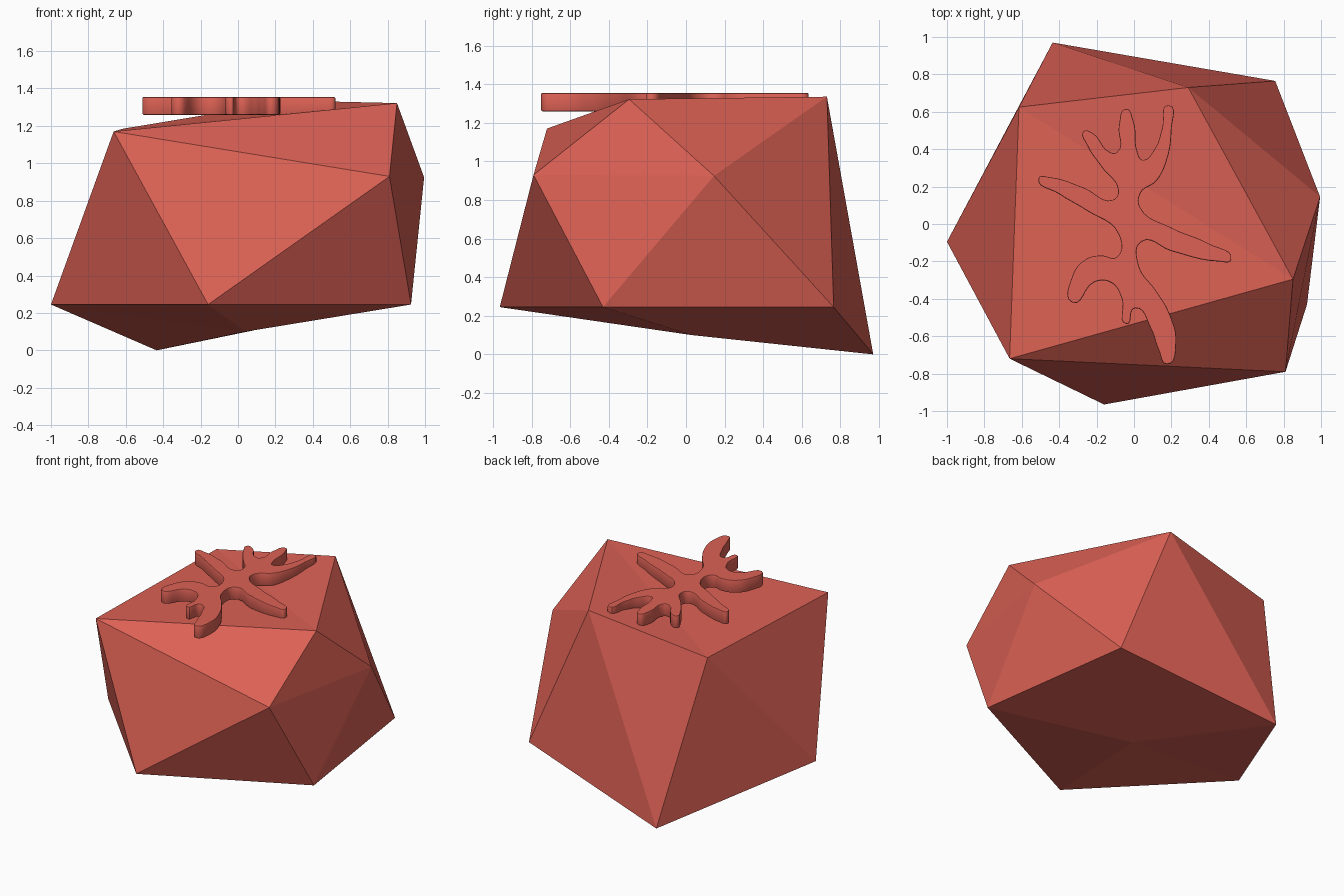
import bpy
import math

red = bpy.data.materials.new("red")
red.diffuse_color = (0.72, 0.12, 0.09, 1)

# Faceted body: a distorted icosahedron made of two rings and two poles
upper = [(0.81, -0.79, 0.93), (0.995, 0.145, 0.925), (0.29, 0.73, 1.335),
         (-0.615, 0.625, 1.185), (-0.665, -0.72, 1.17)]
lower = [(-0.16, -0.965, 0.245), (0.925, -0.43, 0.245), (0.755, 0.765, 0.245),
         (-0.435, 0.97, 0.0), (-1.0, -0.095, 0.245)]
top, bottom = (0.85, -0.295, 1.322), (0.04, 0.03, 0.10)
faces = []
for i in range(5):
    j = (i + 1) % 5
    faces += [(10, i, j), (i, 5 + i, 5 + j), (i, 5 + j, j), (11, 5 + j, 5 + i)]
mesh = bpy.data.meshes.new("faceted_body")
mesh.from_pydata(upper + lower + [top, bottom], [], faces)
mesh.materials.append(red)
body = bpy.data.objects.new("faceted_body", mesh)
bpy.context.collection.objects.link(body)

# Leaf crown: outline of all leaves, clockwise from the left tip
outline = [
    (-0.51, 0.245), (-0.45, 0.25), (-0.27, 0.195), (-0.11, 0.13),   # left leaf
    (-0.085, 0.18), (-0.17, 0.30), (-0.25, 0.42), (-0.27, 0.495),
    (-0.22, 0.485), (-0.13, 0.385), (-0.09, 0.385),                 # upper left leaf
    (-0.08, 0.53), (-0.043, 0.615), (-0.003, 0.55), (0.02, 0.38),   # top leaf
    (0.045, 0.343), (0.11, 0.40), (0.15, 0.51), (0.185, 0.635),
    (0.20, 0.50), (0.175, 0.34), (0.12, 0.23), (0.035, 0.165),      # upper right leaf
    (0.035, 0.085), (0.20, -0.02), (0.40, -0.105), (0.52, -0.19),
    (0.45, -0.20), (0.20, -0.145), (0.04, -0.095),                  # right leaf
    (0.025, -0.22), (0.12, -0.36), (0.19, -0.48), (0.225, -0.64),
    (0.18, -0.75), (0.13, -0.67), (0.09, -0.56), (0.005, -0.45),    # lower right leaf
    (-0.04, -0.535), (-0.065, -0.40), (-0.12, -0.315),              # small lower leaf
    (-0.21, -0.31), (-0.33, -0.42), (-0.33, -0.28), (-0.26, -0.19),
    (-0.18, -0.168), (-0.09, -0.175),                               # hooked leaf
    (-0.085, -0.05), (-0.25, 0.07), (-0.40, 0.16)]
bevel, half_height = 0.006, 0.0475
curve = bpy.data.curves.new("leaf_crown", 'CURVE')
curve.dimensions = '2D'
curve.fill_mode = 'BOTH'
curve.extrude = half_height - bevel
curve.bevel_depth = bevel
curve.bevel_resolution = 1
curve.offset = -bevel
curve.resolution_u = 6
spline = curve.splines.new('BEZIER')
spline.bezier_points.add(len(outline) - 1)
for point, (x, y) in zip(spline.bezier_points, outline):
    point.co = (x, y, 0)
    point.handle_left_type = point.handle_right_type = 'AUTO'
spline.use_cyclic_u = True
curve.materials.append(red)
crown = bpy.data.objects.new("leaf_crown", curve)
crown.location.z = 1.307
bpy.context.collection.objects.link(crown)

# Turn the crown into a mesh with smooth sides and crisp rims
bpy.ops.object.select_all(action='DESELECT')
crown.select_set(True)
bpy.context.view_layer.objects.active = crown
bpy.ops.object.convert(target='MESH')
bpy.ops.object.shade_smooth_by_angle(angle=math.radians(40))
